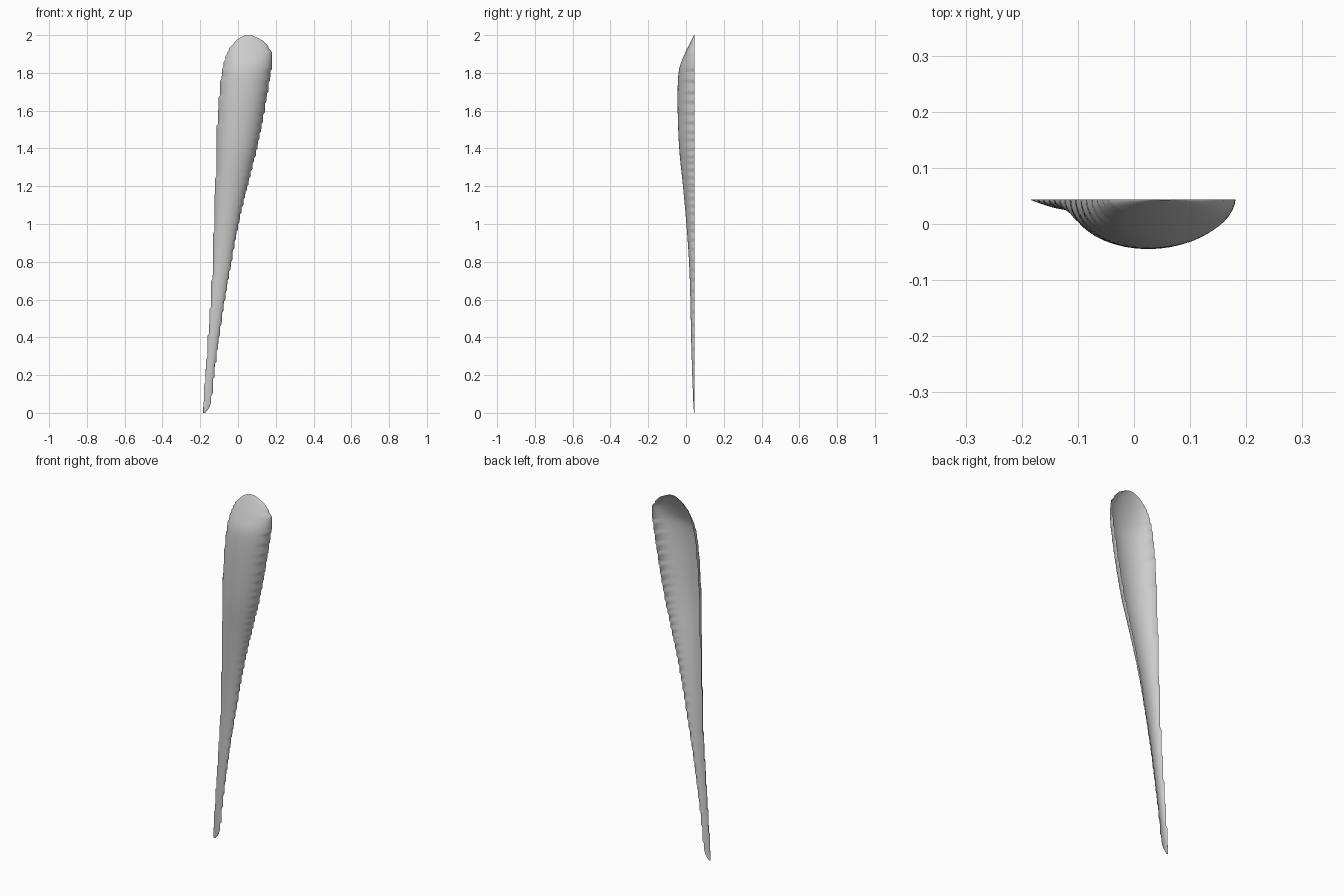
import bpy
import bmesh
import math

cube = bpy.data.objects.get("Cube")
if cube:
    bpy.data.objects.remove(cube, do_unlink=True)

RIM_Y = 0.044      # plane of the open back
STEP = 0.0095      # size of the small notches along the rim
RINGS = 200
SEGMENTS = 24

# Height, left rim x, right rim x, bulge depth
STATIONS = [
    (0.0, -0.184, -0.174, 0.001),
    (0.03, -0.184, -0.151, 0.004),
    (0.1, -0.180, -0.137, 0.007),
    (0.2, -0.172, -0.127, 0.011),
    (0.4, -0.158, -0.100, 0.017),
    (0.6, -0.144, -0.070, 0.021),
    (0.8, -0.133, -0.035, 0.028),
    (1.0, -0.127, 0.003, 0.042),
    (1.2, -0.120, 0.050, 0.060),
    (1.4, -0.114, 0.100, 0.080),
    (1.6, -0.105, 0.140, 0.088),
    (1.75, -0.092, 0.165, 0.087),
    (1.83, -0.080, 0.177, 0.078),
    (1.9, -0.058, 0.180, 0.051),
    (1.95, -0.030, 0.150, 0.027),
    (1.98, 0.000, 0.115, 0.012),
    (2.0, 0.040, 0.070, 0.001),
]


def slope(i, k):
    a, b = STATIONS[max(i - 1, 0)], STATIONS[min(i + 1, len(STATIONS) - 1)]
    return (b[k] - a[k]) / (b[0] - a[0])


def sample(z):
    """Smoothly interpolate the rim positions and depth at a height."""
    i = 0
    while i < len(STATIONS) - 2 and z > STATIONS[i + 1][0]:
        i += 1
    p, q = STATIONS[i], STATIONS[i + 1]
    h = q[0] - p[0]
    t = (z - p[0]) / h
    s = t * t * (3 - 2 * t)
    return [p[k] + (q[k] - p[k]) * s
            + h * t * (1 - t) * ((1 - t) * slope(i, k) - t * slope(i + 1, k))
            for k in (1, 2, 3)]


def notch(x):
    return round(x / STEP) * STEP - x


# Tapered, open-backed shell lofted from half-ellipse sections
bm = bmesh.new()
rings = []
for r in range(RINGS + 1):
    z = 2 * r / RINGS
    left, right, depth = sample(z)
    mid, half = (left + right) / 2, (right - left) / 2
    fade = 0.8 if 0.05 < z < 1.99 else 0
    ring = []
    for s in range(SEGMENTS + 1):
        angle = math.pi * s / SEGMENTS
        c = math.cos(angle)
        rim = left if c > 0 else right
        x = mid - half * c + fade * notch(rim) * c ** 6
        ring.append(bm.verts.new((x, RIM_Y - depth * math.sin(angle), z)))
    rings.append(ring)

for low, high in zip(rings, rings[1:]):
    for s in range(SEGMENTS):
        bm.faces.new((low[s], low[s + 1], high[s + 1], high[s]))

for face in bm.faces:
    face.smooth = True
mesh = bpy.data.meshes.new("tapered_shell")
bm.to_mesh(mesh)
bm.free()
shell = bpy.data.objects.new("tapered_shell", mesh)
bpy.context.collection.objects.link(shell)
